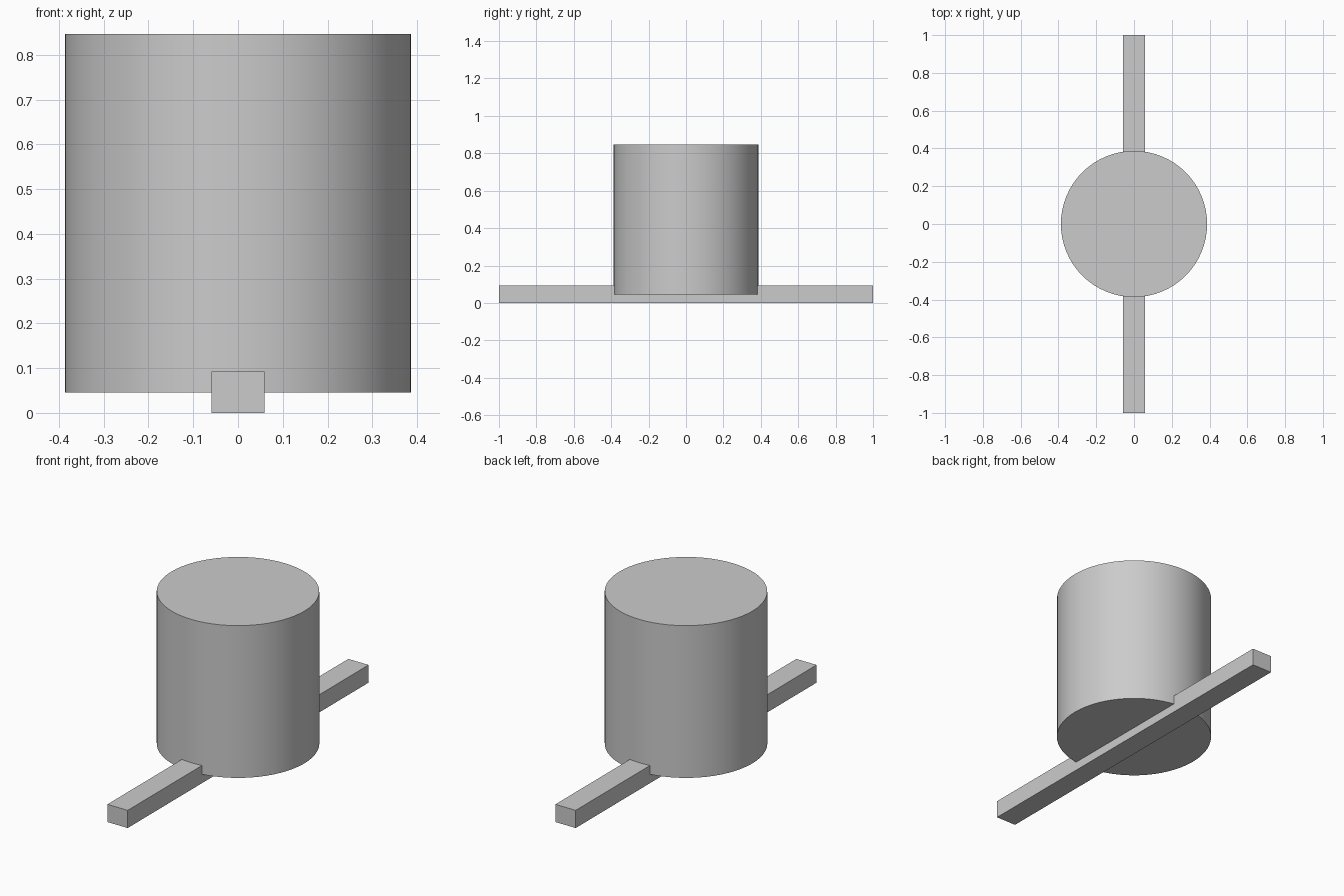
import bpy
from math import radians

if "Cube" in bpy.data.objects:
    bpy.data.objects.remove(bpy.data.objects["Cube"], do_unlink=True)

# Single plain grey
grey = bpy.data.materials.new("plain_grey")
grey.use_nodes = True
colour = (0.6, 0.6, 0.6, 1)
grey.diffuse_color = colour
grey.node_tree.nodes["Principled BSDF"].inputs["Base Color"].default_value = colour


def finish(name):
    obj = bpy.context.object
    obj.name = name
    obj.data.materials.append(grey)
    return obj


# Upright drum, its lower end sunk halfway into the bar
BOTTOM, TOP = 0.046, 0.846
bpy.ops.mesh.primitive_cylinder_add(vertices=64, radius=0.387, depth=TOP - BOTTOM,
                                    location=(0, 0, (BOTTOM + TOP) / 2))
finish("drum")
bpy.ops.object.shade_smooth_by_angle(angle=radians(30))

# Long square bar running front to back
WIDTH, HEIGHT = 0.118, 0.093
bpy.ops.mesh.primitive_cube_add(size=1, location=(0, 0, HEIGHT / 2))
bar = finish("cross_bar")
bar.scale = (WIDTH, 2, HEIGHT)
bpy.ops.object.transform_apply(location=False, rotation=False, scale=True)
